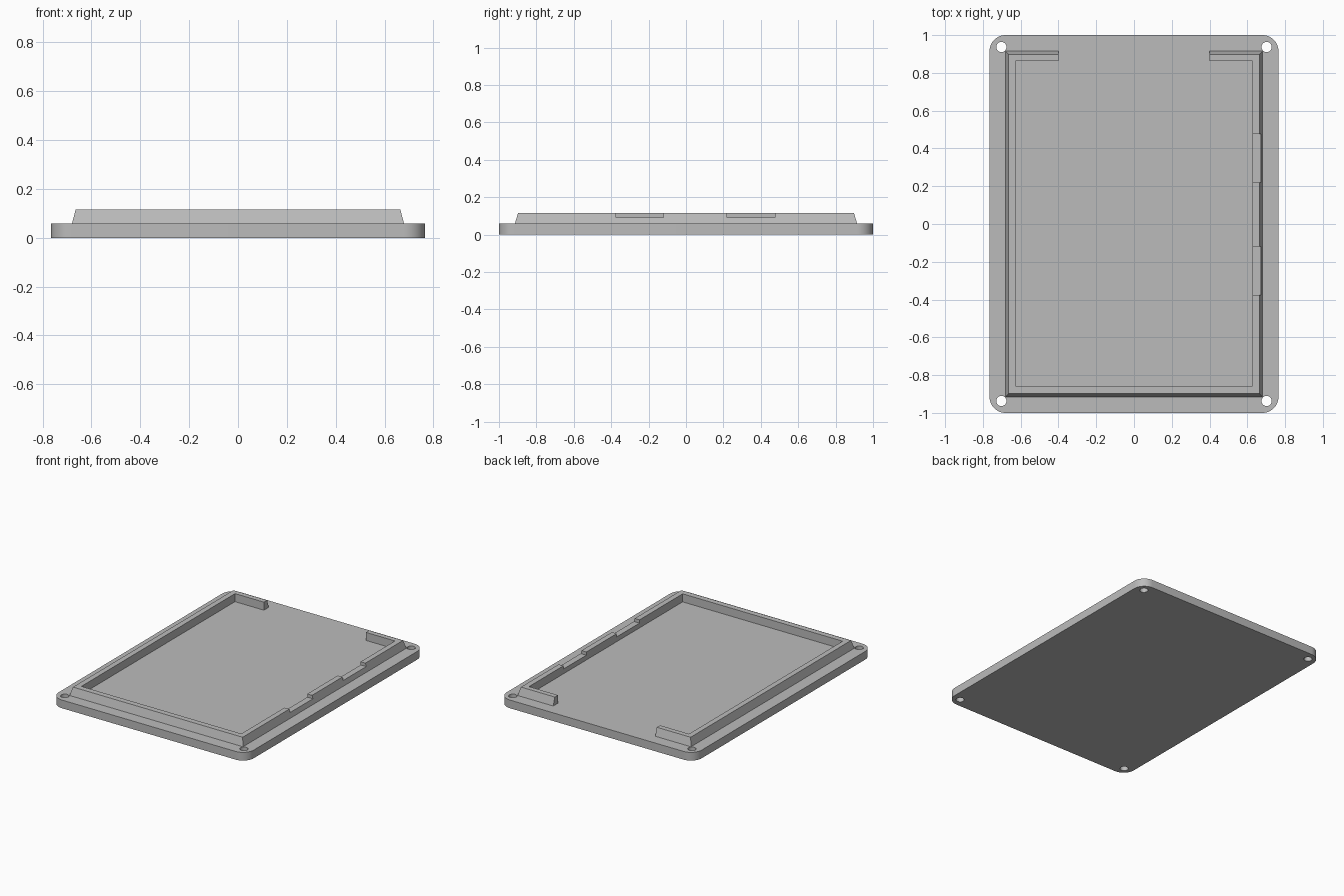
import bpy
import bmesh
import math

default = bpy.data.objects.get("Cube")
if default:
    bpy.data.objects.remove(default, do_unlink=True)

HALF_X, HALF_Y = 0.765, 1.0
PLATE_Z, RIM_Z, NOTCH_Z = 0.058, 0.115, 0.092
CORNER, HOLE_R = 0.085, 0.027

grey = bpy.data.materials.new("plain grey")
grey.use_nodes = True
colour = (0.5, 0.5, 0.5, 1)
grey.diffuse_color = colour
grey.node_tree.nodes["Principled BSDF"].inputs["Base Color"].default_value = colour


def loft(name, bottom, top, z0, z1):
    """Closed solid between two outlines with equal point counts."""
    bm = bmesh.new()
    low = [bm.verts.new((x, y, z0)) for x, y in bottom]
    high = [bm.verts.new((x, y, z1)) for x, y in top]
    n = len(low)
    bm.faces.new(low[::-1])
    bm.faces.new(high)
    for i in range(n):
        j = (i + 1) % n
        bm.faces.new((low[i], low[j], high[j], high[i]))
    mesh = bpy.data.meshes.new(name)
    bm.to_mesh(mesh)
    bm.free()
    mesh.materials.append(grey)
    obj = bpy.data.objects.new(name, mesh)
    bpy.context.collection.objects.link(obj)
    return obj


def rect(x0, x1, y0, y1):
    return [(x0, y0), (x1, y0), (x1, y1), (x0, y1)]


def arc(cx, cy, r, start, sweep, steps):
    angles = [math.radians(start + sweep * i / steps) for i in range(steps + 1)]
    return [(cx + r * math.cos(a), cy + r * math.sin(a)) for a in angles]


def cut(obj, outline, z0, z1):
    """Subtract a prism from the object, then discard the cutter."""
    cutter = loft("cutter", outline, outline, z0, z1)
    cutter.hide_render = True
    mod = obj.modifiers.new("cut", "BOOLEAN")
    mod.operation = "DIFFERENCE"
    mod.solver = "EXACT"
    mod.object = cutter
    bpy.context.view_layer.objects.active = obj
    bpy.ops.object.modifier_apply(modifier=mod.name)
    bpy.data.objects.remove(cutter, do_unlink=True)


# Base plate with rounded corners
outline = []
for sx, sy, start in ((1, 1, 0), (-1, 1, 90), (-1, -1, 180), (1, -1, 270)):
    outline += arc(sx * (HALF_X - CORNER), sy * (HALF_Y - CORNER), CORNER, start, 90, 12)
plate = loft("base_plate", outline, outline, 0, PLATE_Z)

# Screw holes through the corners
for sx in (-1, 1):
    for sy in (-1, 1):
        hole = arc(sx * 0.702, sy * 0.937, HOLE_R, 0, 360, 32)[:-1]
        cut(plate, hole, -0.1, 0.2)

# Raised rim with sloping outer walls and upright inner walls
rim = loft("raised_rim", rect(-0.68, 0.68, -0.915, 0.915),
           rect(-0.665, 0.665, -0.898, 0.898), PLATE_Z, RIM_Z)
cut(rim, rect(-0.627, 0.627, -0.858, 0.862), -0.1, 0.3)

# Wide opening in the back wall
cut(rim, rect(-0.4, 0.4, 0.7, 1.1), -0.1, 0.3)

# Two shallow notches in the left wall
for y0, y1 in ((-0.375, -0.12), (0.22, 0.477)):
    cut(rim, rect(0.5, 0.8, y0, y1), NOTCH_Z, 0.3)

# Smooth the round corners and holes, keep the edges sharp
bpy.ops.object.select_all(action="DESELECT")
for obj in (plate, rim):
    obj.select_set(True)
bpy.context.view_layer.objects.active = plate
bpy.ops.object.shade_smooth_by_angle(angle=math.radians(15))
